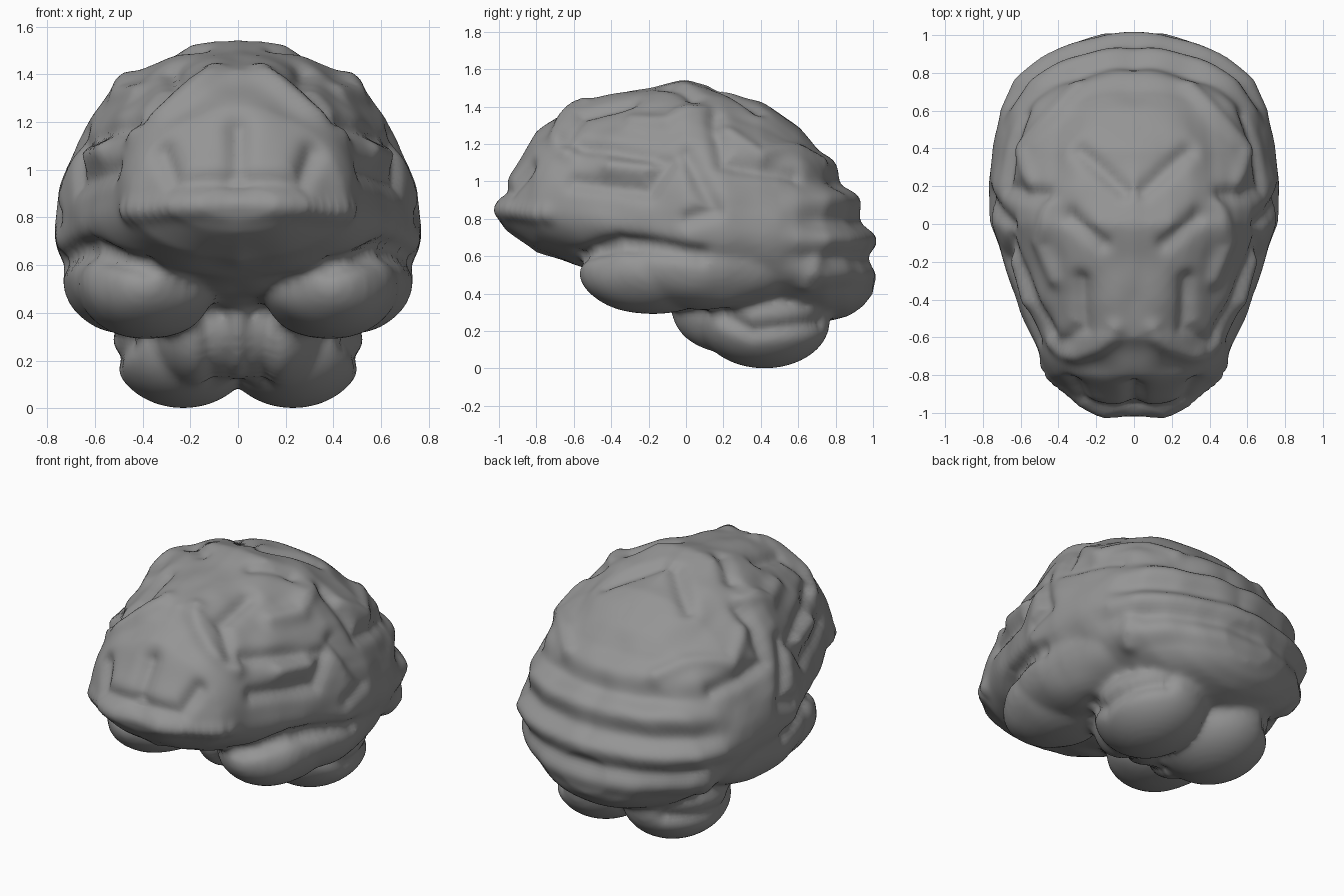
import bpy, bmesh
from math import sin, cos, pi, exp
from mathutils import Vector, kdtree, noise
from mathutils.bvhtree import BVHTree

cube = bpy.data.objects.get("Cube")
if cube:
    bpy.data.objects.remove(cube, do_unlink=True)

grey = bpy.data.materials.new("matte grey")
grey.use_nodes = True
colour = (.3, .3, .3, 1)
grey.diffuse_color = colour
grey.node_tree.nodes["Principled BSDF"].inputs["Base Color"].default_value = colour

# Cerebrum stations: y, half width, widest height, top, bottom
STATIONS = [
    (-1, .17, .86, .94, .79), (-.96, .28, .86, 1.02, .74), (-.8, .45, .86, 1.26, .62),
    (-.6, .55, .85, 1.42, .55), (-.3, .66, .78, 1.49, .48), (0, .77, .74, 1.55, .4),
    (.2, .775, .73, 1.5, .32), (.4, .745, .72, 1.43, .28), (.6, .7, .68, 1.29, .25),
    (.75, .62, .64, 1.14, .25), (.87, .48, .6, .97, .28), (.95, .33, .56, .8, .33),
    (1, .17, .5, .66, .4)]
SIDES = 48


def add_cerebrum(bm):
    """Loft elliptical rings, fuller below the widest height than above it."""
    rings = []
    for y, width, middle, top, low in STATIONS:
        ring = []
        for i in range(SIDES):
            angle = 2 * pi * i / SIDES
            rise = sin(angle)
            height = top - middle if rise > 0 else middle - low
            ring.append(bm.verts.new((width * cos(angle), y, middle + height * rise)))
        rings.append(ring)
    for a, b in zip(rings, rings[1:]):
        for i in range(SIDES):
            j = (i + 1) % SIDES
            bm.faces.new((a[i], a[j], b[j], b[i]))
    bm.faces.new(rings[0])
    bm.faces.new(rings[-1])


def add_lobe(bm, centre, radii):
    made = bmesh.ops.create_uvsphere(bm, u_segments=32, v_segments=20, radius=1)["verts"]
    for v in made:
        v.co = Vector(c + r * k for c, r, k in zip(centre, radii, v.co))


bm = bmesh.new()
add_cerebrum(bm)
for side in (-1, 1):
    add_lobe(bm, (side * .38, -.17, .51), (.29, .4, .22))    # temporal pole
    add_lobe(bm, (side * .46, .12, .56), (.28, .5, .25))     # temporal lobe
    add_lobe(bm, (side * .23, .42, .25), (.3, .35, .25))     # cerebellum half
    add_lobe(bm, (side * .15, .22, .33), (.22, .31, .25))    # cerebellum front
add_lobe(bm, (0, .15, .4), (.09, .25, .28))                  # brain stem
bmesh.ops.recalc_face_normals(bm, faces=bm.faces)
mesh = bpy.data.meshes.new("brain")
bm.to_mesh(mesh)
bm.free()
brain = bpy.data.objects.new("brain", mesh)
bpy.context.collection.objects.link(brain)

# Fuse the lobes into one skin and soften the joins
remesh = brain.modifiers.new("fuse", "REMESH")
remesh.mode = "VOXEL"
remesh.voxel_size = .02
soften = brain.modifiers.new("soften", "SMOOTH")
soften.factor = .5
soften.iterations = 8
graph = bpy.context.evaluated_depsgraph_get()
skin = bpy.data.meshes.new_from_object(brain.evaluated_get(graph))
brain.modifiers.clear()
brain.data = skin
skin.name = "brain_skin"
surface = BVHTree.FromPolygons([v.co for v in skin.vertices],
                               [p.vertices[:] for p in skin.polygons])

# Directions from which a flat path is projected on to the skin
RAYS = {
    "side": lambda a, b: (Vector((3, a, b)), Vector((-1, 0, 0))),
    "front": lambda a, b: (Vector((a, -3, b)), Vector((0, 1, 0))),
    "top": lambda a, b: (Vector((a, b, 3)), Vector((0, 0, -1)))}
GROOVE, RIDGE = -.033, .025
FOLD_WIDTH = .05
STEPS = 16
folds = []


def add_fold(view, depth, *path):
    """Lay a path on the skin and keep its points for a distance lookup."""
    hits = []
    for start, end in zip(path, path[1:]):
        for step in range(STEPS):
            a, b = Vector(start).lerp(Vector(end), step / STEPS)
            point = surface.ray_cast(*RAYS[view](a, b))[0]
            if point:
                hits.append(point)
    lookup = kdtree.KDTree(len(hits))
    for i, point in enumerate(hits):
        lookup.insert(point, i)
    lookup.balance()
    folds.append((lookup, depth))


# Grooves and ridges over the temple and the side of the cerebrum
add_fold("side", GROOVE, (-.55, .6), (-.35, .68), (.1, .6))
add_fold("side", GROOVE, (-.6, 1), (-.2, .95), (-.1, 1.1), (-.6, 1.2))
add_fold("side", GROOVE, (0, 1.15), (.15, .85), (0, .8))
add_fold("side", GROOVE, (.15, 1.35), (.2, 1.1), (.6, 1.03))
add_fold("side", GROOVE, (.2, .28), (.35, .2), (.75, .25))
add_fold("side", RIDGE, (-.4, 1.08), (-.2, 1.08))
add_fold("side", RIDGE, (.65, .45), (.7, .57))

# Brow step, forehead rim and hollow beside the brain stem
add_fold("front", GROOVE, (0, .96), (.27, .95), (.32, 1.08))
add_fold("front", RIDGE, (0, .86), (.5, .82))
add_fold("front", RIDGE, (.1, 1.42), (.3, 1.25), (.45, 1.15))
add_fold("front", GROOVE, (.1, .1), (.13, .4))

# Crown creases, raised shoulders and the notch between the frontal poles
add_fold("top", GROOVE, (.05, .18), (.3, .4))
add_fold("top", GROOVE, (.17, -.1), (.35, .05))
add_fold("top", GROOVE, (.28, -.3), (.27, -.55), (.4, -.65))
add_fold("top", RIDGE, (.45, .1), (.5, -.1), (.42, -.3))
add_fold("top", RIDGE, (.3, .72), (.6, .4), (.55, .2))
add_fold("top", GROOVE, (0, -1), (0, -.85))


def clamp(value, low, high):
    return max(low, min(high, value))


def fold_height(point):
    """Sum the folds, the ledges across the back and faint winding bumps."""
    height = 0
    for lookup, depth in folds:
        distance = lookup.find(point)[2]
        height += depth * exp(-(distance / FOLD_WIDTH) ** 2)
    back = clamp(point.y * 4 - 2, 0, 1) * clamp(point.z * 5 - 2, 0, 1) * clamp(6 - point.z * 5, 0, 1)
    height += .025 * back * cos(2 * pi * (point.z - .9) / .21)
    height += .018 * clamp(point.z * 4 - 1, 0, 1) * noise.noise(point * 5)
    return clamp(height, -.05, .03)


# Press the folds into both halves alike, along the normals
moved = []
for v in skin.vertices:
    mirrored = Vector((abs(v.co.x), v.co.y, v.co.z))
    moved.append(v.co + v.normal * fold_height(mirrored))
for v, position in zip(skin.vertices, moved):
    v.co = position

skin.materials.clear()
skin.materials.append(grey)
for face in skin.polygons:
    face.material_index = 0
    face.use_smooth = True
